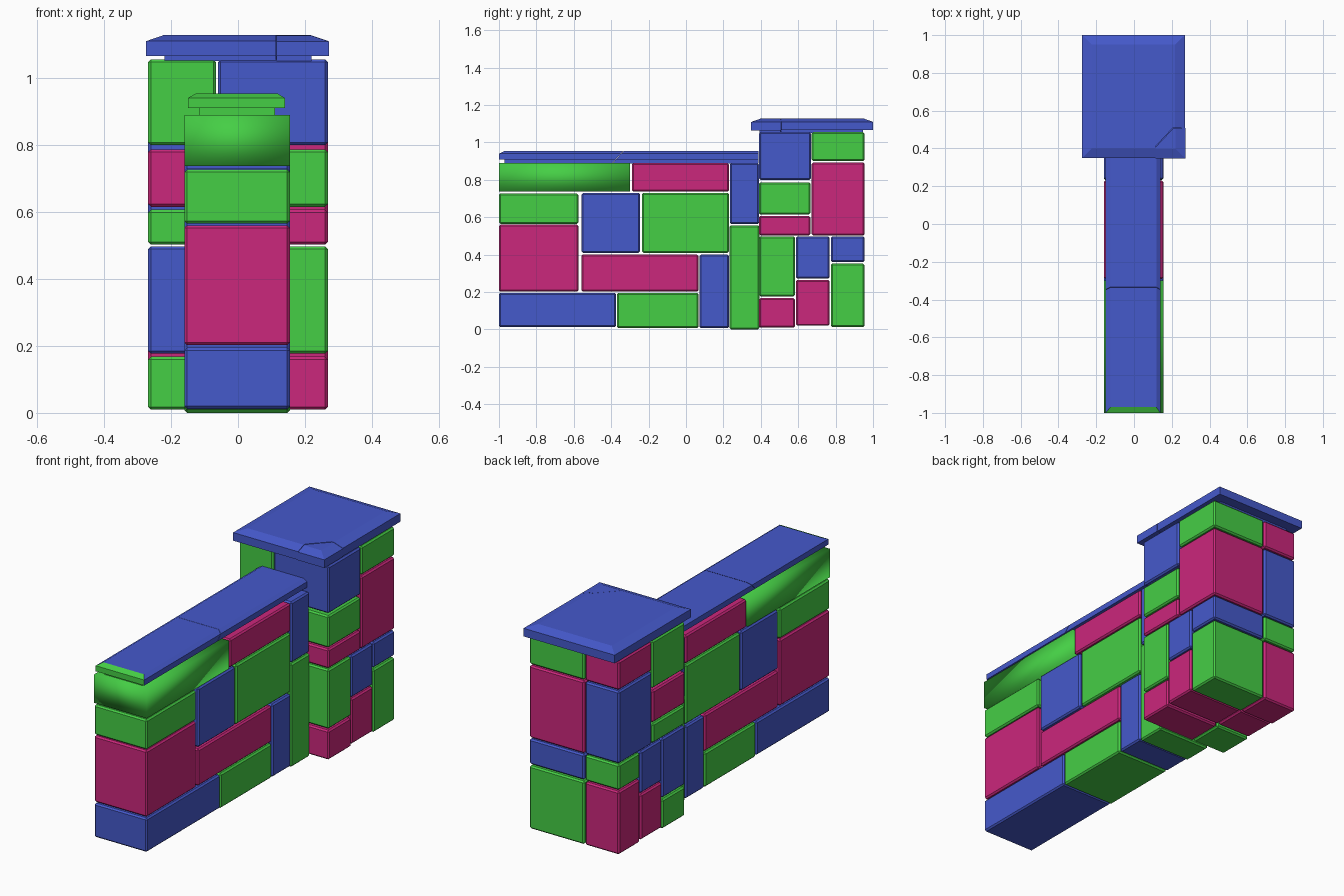
import bpy, bmesh
from mathutils import Vector

if "Cube" in bpy.data.objects:
    bpy.data.objects.remove(bpy.data.objects["Cube"])

def material(name, rgb):
    m = bpy.data.materials.new(name)
    m.diffuse_color = (*rgb, 1)
    m.use_nodes = True
    m.node_tree.nodes["Principled BSDF"].inputs["Base Color"].default_value = m.diffuse_color
    return m

MATS = {"B": material("blue", (0.06, 0.10, 0.60)),
        "G": material("green", (0.06, 0.62, 0.06)),
        "R": material("red", (0.60, 0.02, 0.20))}

def add_object(name, bm, *cols):
    bmesh.ops.recalc_face_normals(bm, faces=bm.faces)
    me = bpy.data.meshes.new(name)
    bm.to_mesh(me)
    bm.free()
    ob = bpy.data.objects.new(name, me)
    bpy.context.collection.objects.link(ob)
    for c in cols:
        me.materials.append(MATS[c])
    return ob

def loft(rings):
    """Closed solid through stacked rectangles (x0, x1, y0, y1, z)."""
    bm = bmesh.new()
    loops = [[bm.verts.new(p) for p in ((a, c, z), (b, c, z), (b, d, z), (a, d, z))]
             for a, b, c, d, z in rings]
    for lo, hi in zip(loops, loops[1:]):
        for i in range(4):
            j = (i + 1) % 4
            bm.faces.new((lo[i], lo[j], hi[j], hi[i]))
    bm.faces.new(loops[0][::-1])
    bm.faces.new(loops[-1])
    return bm

def stone(name, col, x0, x1, y0, y1, z0, z1, bevel=0.008):
    bm = loft([(x0, x1, y0, y1, z0), (x0, x1, y0, y1, z1)])
    if bevel:
        bmesh.ops.bevel(bm, geom=bm.edges[:], offset=bevel, segments=1,
                        profile=0.5, affect='EDGES')
    return add_object(name, bm, col)

# Wall stones, full width: colour, y range, z range
WALL = [("B", -1, -.373, .012, .195), ("G", -.37, .067, .008, .195),
        ("B", .072, .23, .008, .4), ("G", .233, .393, 0, .557),
        ("R", -1, -.575, .202, .56), ("R", -.56, .067, .202, .4),
        ("G", -1, -.575, .565, .727), ("B", -.558, -.245, .41, .73),
        ("G", -.235, .23, .41, .73), ("R", -.29, .23, .737, .89),
        ("B", .235, .39, .563, .89)]
for i, (c, *r) in enumerate(WALL, 1):
    stone(f"wall_stone_{i:02d}", c, -.16, .155, *r)

# Softly shaded stone at the wall's top front
s = stone("wall_top_front_stone", "G", -.16, .155, -1, -.3, .737, .89, 0)
for p in s.data.polygons:
    p.use_smooth = True

# Pillar courses split into a right and a left stone: right colour, left colour, y, z
PILLAR = [("R", "G", .39, .583, .01, .168), ("G", "B", .39, .583, .177, .497),
          ("R", "R", .587, .768, .02, .265), ("B", "B", .587, .768, .272, .497),
          ("G", "R", .774, .955, .012, .352), ("B", "G", .774, .955, .36, .497),
          ("R", "G", .39, .665, .503, .607), ("G", "R", .39, .665, .615, .787),
          ("B", "G", .39, .668, .8, 1.055), ("R", "B", .672, .955, .503, .893),
          ("G", "R", .672, .955, .9, 1.055)]
for i, (cr, cl, *r) in enumerate(PILLAR, 1):
    stone(f"pillar_right_stone_{i:02d}", cr, -.06, .268, *r)
    stone(f"pillar_left_stone_{i:02d}", cl, -.268, -.065, *r)

# Wall coping: stepped slab with chamfered rim, cracked across on a slant
COPING = [(-.117, .11, -.97, .388, .888), (-.117, .11, -.97, .388, .91),
          (-.15, .14, -1, .388, .91), (-.15, .14, -1, .388, .94),
          (-.125, .118, -.97, .388, .954)]
for name, side in (("wall_coping_front", 1), ("wall_coping_rear", -1)):
    bm = loft(COPING)
    bmesh.ops.bisect_plane(bm, geom=bm.verts[:] + bm.edges[:] + bm.faces[:],
                           plane_co=Vector((0, -.335 - side * .001, .954)),
                           plane_no=Vector((0, .74, -.67)) * side, clear_outer=True)
    bmesh.ops.holes_fill(bm, edges=[e for e in bm.edges if e.is_boundary])
    ob = add_object(name, bm, "B", "G")
    for p in ob.data.polygons:
        if p.normal.y < -.4 and p.center.y < -.9:
            p.material_index = 1

# Pillar cap: stepped slab with chamfered rim and one broken-off corner
CAP = [(-.22, .217, .395, .945, 1.05), (-.22, .217, .395, .945, 1.066),
       (-.274, .27, .35, 1, 1.066), (-.274, .27, .35, 1, 1.11),
       (-.222, .217, .40, .95, 1.128)]
bm = bmesh.new()
base = bm.faces.new([bm.verts.new((x, y, 1.0)) for x, y in
                     ((.113, .3), (.4, .3), (.4, .512), (.205, .508), (.113, .41))])
up = bmesh.ops.extrude_face_region(bm, geom=[base])["geom"]
bmesh.ops.translate(bm, vec=(0, 0, .2),
                    verts=[v for v in up if isinstance(v, bmesh.types.BMVert)])
cutter = add_object("corner_cutter", bm)
cutter.hide_render = True
for name, op in (("pillar_cap", 'DIFFERENCE'), ("pillar_cap_corner", 'INTERSECT')):
    ob = add_object(name, loft(CAP), "B")
    mod = ob.modifiers.new("crack", 'BOOLEAN')
    mod.operation, mod.object, mod.solver = op, cutter, 'EXACT'
    bpy.context.view_layer.objects.active = ob
    bpy.ops.object.modifier_apply(modifier=mod.name)
    if op == 'INTERSECT':
        ob.location = (.002, -.002, -.001)
bpy.data.objects.remove(cutter)
